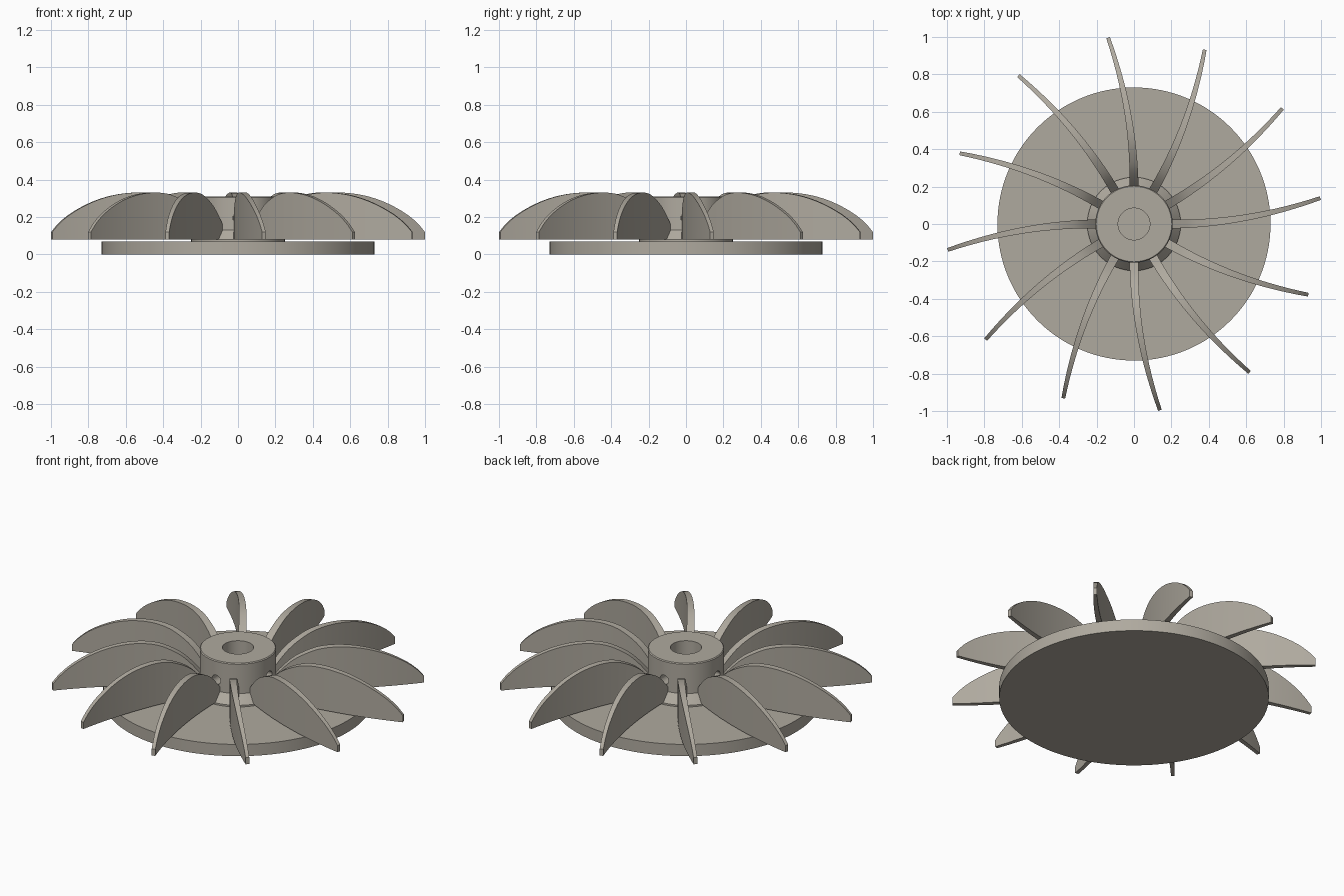
import bpy, bmesh, math
from mathutils import Matrix

if "Cube" in bpy.data.objects:
    bpy.data.objects.remove(bpy.data.objects["Cube"])

metal = bpy.data.materials.new("warm grey metal")
metal.diffuse_color = (0.43, 0.40, 0.345, 1)
metal.use_nodes = True
metal.node_tree.nodes["Principled BSDF"].inputs["Base Color"].default_value = metal.diffuse_color


def add_object(name, bm):
    bmesh.ops.recalc_face_normals(bm, faces=bm.faces[:])
    mesh = bpy.data.meshes.new(name)
    bm.to_mesh(mesh)
    bm.free()
    obj = bpy.data.objects.new(name, mesh)
    bpy.context.collection.objects.link(obj)
    mesh.materials.append(metal)
    return obj


def smooth(obj):
    bpy.ops.object.select_all(action='DESELECT')
    obj.select_set(True)
    bpy.context.view_layer.objects.active = obj
    bpy.ops.object.shade_smooth_by_angle(angle=math.radians(25))


def lathe(name, profile, steps=96):
    """Spin an (r, z) profile that starts and ends on the axis."""
    bm = bmesh.new()
    verts = [bm.verts.new((r, 0, z)) for r, z in profile]
    edges = [bm.edges.new(p) for p in zip(verts, verts[1:])]
    bmesh.ops.spin(bm, geom=verts + edges, cent=(0, 0, 0), axis=(0, 0, 1),
                   angle=math.tau, steps=steps, use_merge=False)
    bmesh.ops.remove_doubles(bm, verts=bm.verts[:], dist=0.0005)
    return add_object(name, bm)


# Flat base disc
smooth(lathe("base_disc", [(0, 0), (0.73, 0), (0.73, 0.07), (0, 0.07)], 128))

# Hub with sloped foot and blind bore
hub = lathe("hub", [(0, 0.065), (0.25, 0.065), (0.25, 0.08), (0.207, 0.13),
                    (0.207, 0.305), (0.202, 0.31), (0.085, 0.31),
                    (0.085, 0.075), (0, 0.075)])

# Four radial screw holes through the hub wall
for i in range(2):
    bm = bmesh.new()
    turn = Matrix.Rotation(i * math.pi / 2, 4, 'Z') @ Matrix.Rotation(math.pi / 2, 4, 'Y')
    bmesh.ops.create_cone(bm, cap_ends=True, segments=24, radius1=0.028, radius2=0.028,
                          depth=0.6, matrix=Matrix.Translation((0, 0, 0.195)) @ turn)
    cutter = add_object("screw_hole_cutter", bm)
    cutter.hide_render = True
    mod = hub.modifiers.new("screw_holes", 'BOOLEAN')
    mod.operation, mod.object, mod.solver = 'DIFFERENCE', cutter, 'EXACT'
    bpy.context.view_layer.objects.active = hub
    bpy.ops.object.modifier_apply(modifier=mod.name)
    bpy.data.objects.remove(cutter)
smooth(hub)

# Blade top edge as (distance, height), smoothly interpolated
TOP = [(0.18, 0.13), (0.205, 0.16), (0.25, 0.21), (0.30, 0.255), (0.36, 0.29),
       (0.43, 0.318), (0.51, 0.33), (0.60, 0.327), (0.70, 0.308), (0.80, 0.271),
       (0.90, 0.214), (0.96, 0.163), (0.996, 0.12)]


def top_height(d):
    k = max(i for i in range(len(TOP) - 1) if TOP[i][0] <= d + 1e-6)
    slope = lambda i: ((TOP[min(i + 1, len(TOP) - 1)][1] - TOP[max(i - 1, 0)][1]) /
                       (TOP[min(i + 1, len(TOP) - 1)][0] - TOP[max(i - 1, 0)][0]))
    (x0, z0), (x1, z1) = TOP[k], TOP[k + 1]
    h = x1 - x0
    t = (d - x0) / h
    return ((2*t**3 - 3*t*t + 1) * z0 + (t**3 - 2*t*t + t) * h * slope(k) +
            (3*t*t - 2*t**3) * z1 + (t**3 - t*t) * h * slope(k + 1))


# Curved, tapering blade, thick at the root
def blade(index, count=12, n=32):
    bm = bmesh.new()
    rings = []
    for i in range(n + 1):
        d = 0.18 + (0.996 - 0.18) * (i / n) ** 1.2
        u = (d - 0.2) / 0.8
        y = 0.14 * u * abs(u)
        bend = math.atan(0.35 * max(u, 0))
        half = 0.024 - 0.014 * max(u, 0)
        dx, dy = -math.sin(bend) * half, math.cos(bend) * half
        z = top_height(d)
        rings.append([bm.verts.new(p) for p in (
            (d - dx, y - dy, 0.08), (d + dx, y + dy, 0.08),
            (d + dx, y + dy, z), (d - dx, y - dy, z))])
    for a, b in zip(rings, rings[1:]):
        for j in range(4):
            bm.faces.new((a[j], a[(j + 1) % 4], b[(j + 1) % 4], b[j]))
    bm.faces.new(rings[0])
    bm.faces.new(rings[-1])
    bmesh.ops.rotate(bm, verts=bm.verts[:], cent=(0, 0, 0),
                     matrix=Matrix.Rotation(math.tau * index / count, 3, 'Z'))
    smooth(add_object(f"blade_{index + 1}", bm))


for i in range(12):
    blade(i)
